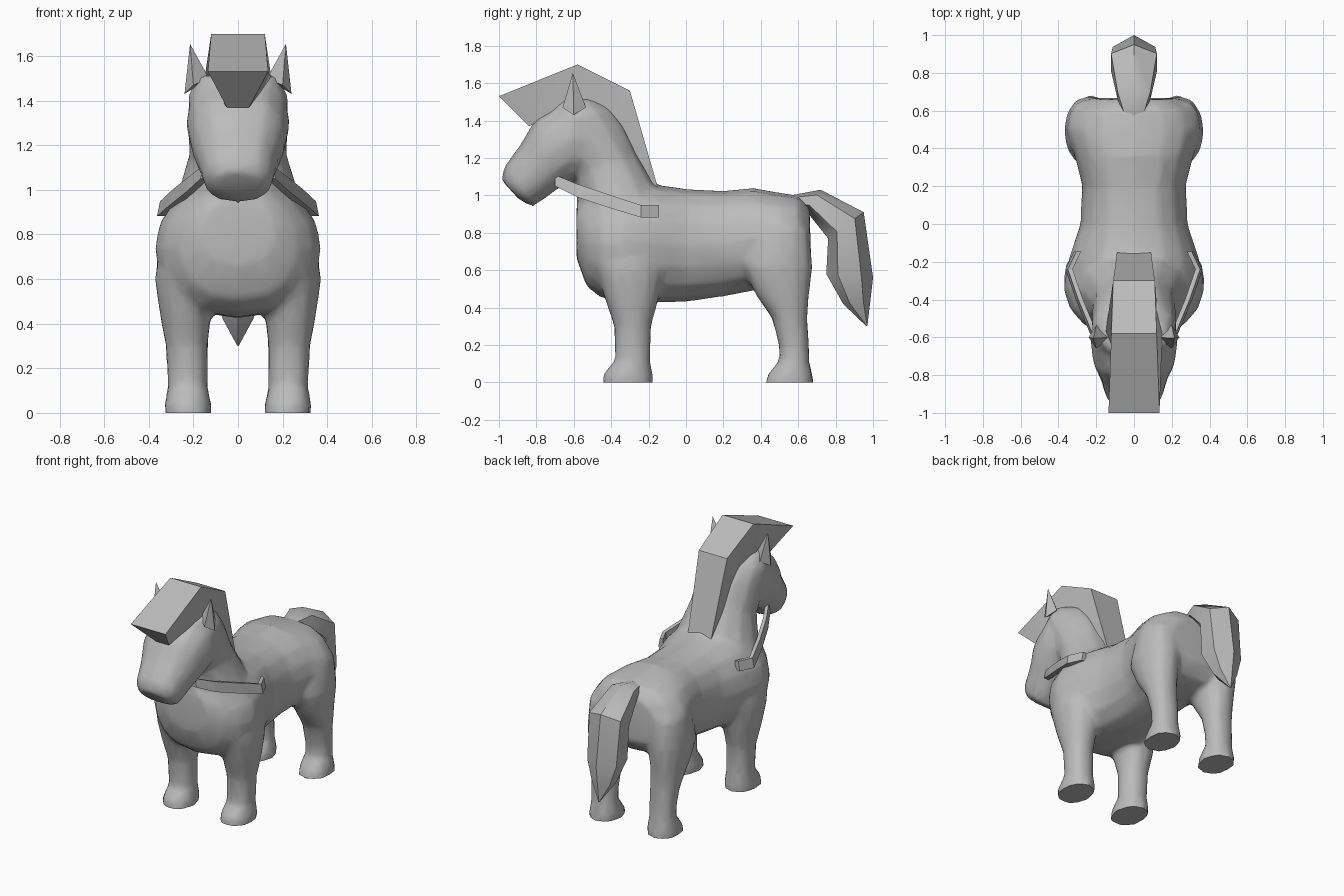
import bpy, bmesh, math
from mathutils import Vector

if "Cube" in bpy.data.objects:
    bpy.data.objects.remove(bpy.data.objects["Cube"])

coat = bpy.data.materials.new("grey")
coat.diffuse_color = (0.5, 0.5, 0.5, 1)
coat.use_nodes = True
coat.node_tree.nodes["Principled BSDF"].inputs["Base Color"].default_value = coat.diffuse_color


def make(name, bm):
    bmesh.ops.recalc_face_normals(bm, faces=bm.faces)
    me = bpy.data.meshes.new(name)
    bm.to_mesh(me)
    bm.free()
    ob = bpy.data.objects.new(name, me)
    bpy.context.collection.objects.link(ob)
    me.materials.append(coat)
    return ob


def skin(bm, rings):
    n = len(rings[0])
    for a, b in zip(rings, rings[1:]):
        for i in range(n):
            j = (i + 1) % n
            bm.faces.new((a[i], a[j], b[j], b[i]))
    bm.faces.new(rings[0])
    bm.faces.new(rings[-1][::-1])


def loft(name, rings, x=0.0, sides=12, power=0.85):
    """Each ring: two opposite (y, z) points, half width and optional x centre."""
    bm = bmesh.new()
    loops = []
    for a, b, w, *cx in rings:
        c = cx[0] if cx else x
        loop = []
        for k in range(sides):
            t = 2 * math.pi * k / sides
            s, co = math.sin(t), math.cos(t)
            s = math.copysign(abs(s) ** power, s) if abs(s) > 1e-6 else 0
            m = (1 - co) / 2
            loop.append(bm.verts.new((c + w * s, a[0] + (b[0] - a[0]) * m,
                                      a[1] + (b[1] - a[1]) * m)))
        loops.append(loop)
    skin(bm, loops)
    return make(name, bm)


def shade(ob, angle):
    bpy.ops.object.select_all(action='DESELECT')
    ob.select_set(True)
    bpy.context.view_layer.objects.active = ob
    bpy.ops.object.shade_smooth_by_angle(angle=math.radians(angle))


parts = []
# Barrel, from chest to rump
parts.append(loft("body", [
    ((-.585, .66), (-.585, .96), .17),
    ((-.53, .51), (-.53, 1.0), .27),
    ((-.45, .45), (-.45, 1.02), .34),
    ((-.34, .43), (-.34, 1.04), .375),
    ((-.18, .425), (-.18, 1.06), .345),
    ((0, .43), (0, 1.035), .285),
    ((.2, .46), (.2, 1.025), .275),
    ((.36, .49), (.36, 1.04), .315),
    ((.5, .5), (.5, 1.015), .36),
    ((.6, .53), (.6, 1.0), .325),
    ((.67, .62), (.66, .94), .22)], sides=16, power=.8))
# Neck
parts.append(loft("neck", [
    ((-.57, .75), (-.1, .92), .33),
    ((-.58, .98), (-.15, 1.04), .265),
    ((-.60, 1.10), (-.25, 1.22), .22),
    ((-.70, 1.25), (-.32, 1.38), .225),
    ((-.75, 1.38), (-.39, 1.47), .225),
    ((-.70, 1.51), (-.48, 1.52), .18)]))
# Head and muzzle
parts.append(loft("head", [
    ((-.48, 1.14), (-.48, 1.50), .20),
    ((-.60, 1.08), (-.62, 1.53), .235),
    ((-.69, 1.03), (-.80, 1.42), .215),
    ((-.75, .985), (-.88, 1.28), .18),
    ((-.82, .94), (-.975, 1.15), .155),
    ((-.89, .975), (-.985, 1.08), .11)], power=.7))
for side in (-1, 1):
    # Legs with flared flat hooves
    parts.append(loft("front_leg", [
        ((-.455, 0), (-.175, 0), .11, .225 * side),
        ((-.44, .05), (-.175, .04), .105, .225 * side),
        ((-.38, .12), (-.19, .11), .09, .225 * side),
        ((-.385, .3), (-.185, .3), .095, .23 * side),
        ((-.43, .43), (-.15, .43), .115, .235 * side),
        ((-.48, .6), (-.12, .6), .14, .235 * side),
        ((-.46, .75), (-.14, .75), .13, .22 * side)]))
    parts.append(loft("rear_leg", [
        ((.415, 0), (.685, 0), .11, .225 * side),
        ((.44, .05), (.68, .04), .105, .225 * side),
        ((.50, .12), (.66, .11), .09, .225 * side),
        ((.495, .2), (.66, .2), .09, .225 * side),
        ((.46, .34), (.65, .34), .1, .23 * side),
        ((.37, .47), (.66, .47), .115, .235 * side),
        ((.30, .62), (.68, .62), .135, .235 * side),
        ((.36, .82), (.66, .82), .12, .23 * side)]))

# Fuse the animal into one soft skin
bpy.ops.object.select_all(action='DESELECT')
for p in parts:
    p.select_set(True)
bpy.context.view_layer.objects.active = parts[0]
bpy.ops.object.join()
horse = parts[0]
horse.name = "horse_body"
m = horse.modifiers.new("fuse", 'REMESH')
m.mode = 'VOXEL'
m.voxel_size = .02
m = horse.modifiers.new("soften", 'SMOOTH')
m.factor = .5
m.iterations = 6
m = horse.modifiers.new("reduce", 'DECIMATE')
m.ratio = .15
for mod in list(horse.modifiers):
    bpy.context.view_layer.objects.active = horse
    bpy.ops.object.modifier_apply(modifier=mod.name)
for v in horse.data.vertices:  # flat soles
    if v.co.z < .02:
        v.co.z = 0
shade(horse, 60)

# Tail, a curved lock with a pointed end
tail = loft("tail", [
    ((.55, .95), (.56, 1.0), .05),
    ((.64, .92), (.72, 1.03), .1),
    ((.76, .77), (.95, .91), .14),
    ((.75, .58), (1.0, .56), .13),
    ((.84, .42), (.985, .43), .08),
    ((.965, .3), (.97, .305), .004)], sides=6, power=1)
shade(tail, 40)

# Mane: outer ridge, edge and inner profile, widths at edge and inner side
bm = bmesh.new()
loops = []
for o, i, wo, wi in [((-1, 1.53), (-.84, 1.37), .135, .05),
                     ((-.58, 1.7), (-.57, 1.5), .12, .15),
                     ((-.3, 1.56), (-.42, 1.42), .11, .12),
                     ((-.15, 1.04), (-.21, 1.06), .09, .06)]:
    loops.append([bm.verts.new((x, p[0], p[1])) for x, p in
                  ((-wo, o), (wo, o), (wi, i), (-wi, i))])
skin(bm, loops)
mane = make("mane", bm)
shade(mane, 40)

for side in (-1, 1):
    # Pointed ear
    bm = bmesh.new()
    base = [bm.verts.new((x * side, y, z)) for x, y, z in
            ((.13, -.60, 1.50), (.20, -.66, 1.47), (.24, -.60, 1.43), (.2, -.535, 1.47))]
    tip = bm.verts.new((.215 * side, -.605, 1.655))
    bm.faces.new(base)
    for k in range(4):
        bm.faces.new((base[k], base[(k + 1) % 4], tip))
    make("ear", bm)
    # Rein running from the jaw to the shoulder
    bm = bmesh.new()
    loops = []
    for x, y, z, h in ((.15, -.70, 1.08, .03), (.215, -.58, 1.025, .035),
                       (.29, -.40, .965, .035), (.345, -.24, .915, .033),
                       (.30, -.145, .915, .033)):
        loops.append([bm.verts.new((side * (x + dx), y, z + dz)) for dx, dz in
                      ((-.02, h), (.005, h), (.018, -h), (-.02, -h))])
    skin(bm, loops)
    make("rein", bm)
